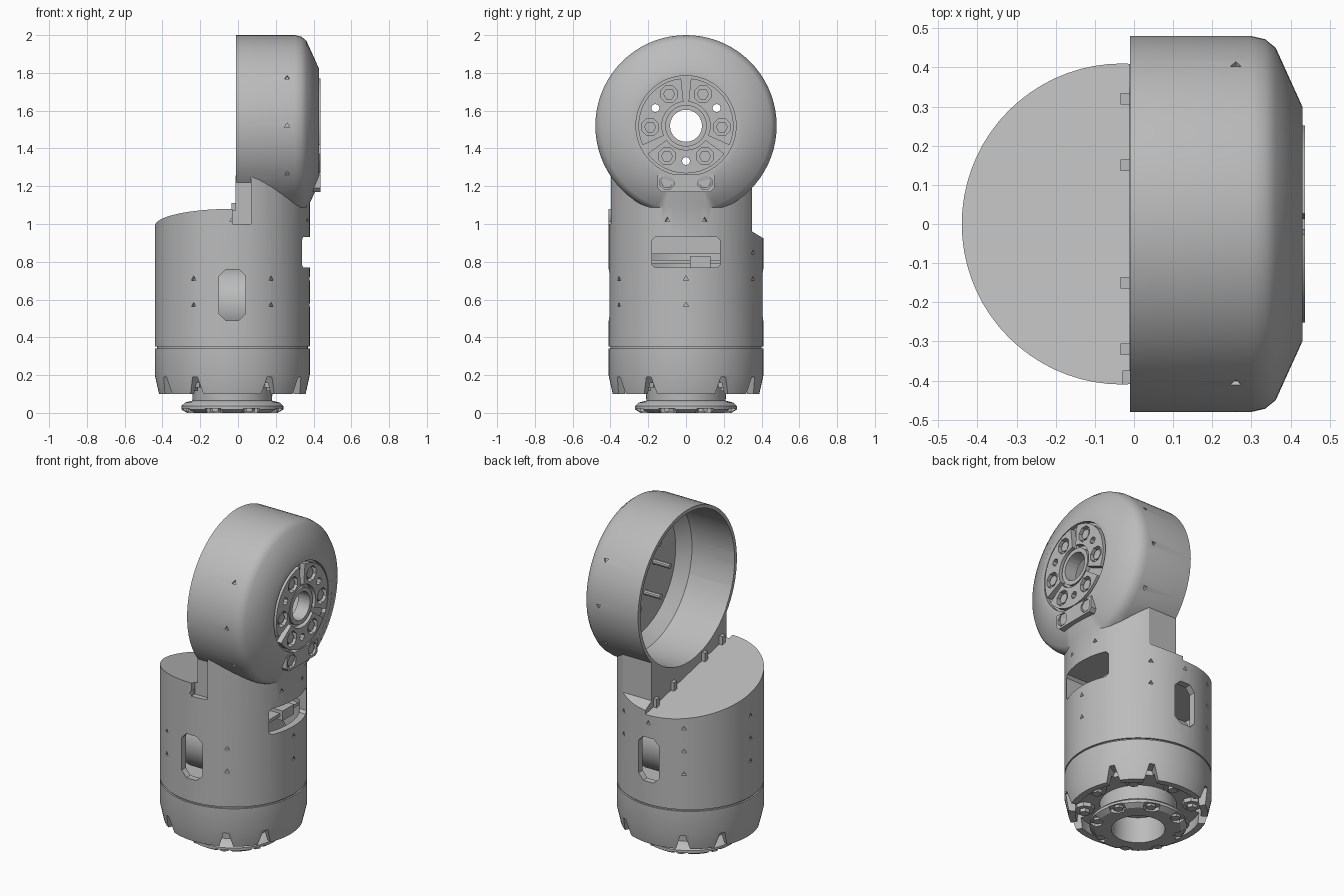
import bpy, bmesh, math
from mathutils import Matrix, Vector

if "Cube" in bpy.data.objects:
    bpy.data.objects.remove(bpy.data.objects["Cube"])

GREY = (0.5, 0.5, 0.5, 1)
mat = bpy.data.materials.new("plain_grey")
mat.use_nodes = True
mat.diffuse_color = GREY
mat.node_tree.nodes["Principled BSDF"].inputs["Base Color"].default_value = GREY

AX = -0.03          # x of the upright axis
HUB_Z = 1.52        # height of the sideways hub axis
SIDEWAYS = Matrix(((0, 0, 1, 0), (1, 0, 0, 0), (0, 1, 0, 0), (0, 0, 0, 1)))
UP = Matrix.Translation((AX, 0, 0))
HUB = Matrix.Translation((0, 0, HUB_Z)) @ SIDEWAYS
WORLD_X = SIDEWAYS  # local x, y, z become world y, z, x


def radial(deg, z=0):
    """Local z points outward from the upright axis, local y points up."""
    turn = Matrix.Rotation(math.radians(deg), 4, 'Z')
    return Matrix.Translation((AX, 0, z)) @ turn @ SIDEWAYS


def polar(r, deg):
    a = math.radians(deg)
    return r * math.cos(a), r * math.sin(a)


def circle(r, n, x=0, y=0, turn=0):
    return [(x + p[0], y + p[1]) for p in (polar(r, turn + 360 * i / n) for i in range(n))]


def rect(x0, x1, y0, y1):
    return [(x0, y0), (x1, y0), (x1, y1), (x0, y1)]


def prism(bm, pts, z0, z1, mtx):
    low = [bm.verts.new(mtx @ Vector((x, y, z0))) for x, y in pts]
    top = [bm.verts.new(mtx @ Vector((x, y, z1))) for x, y in pts]
    bm.faces.new(low[::-1])
    bm.faces.new(top)
    for i in range(len(pts)):
        j = (i + 1) % len(pts)
        bm.faces.new((low[i], low[j], top[j], top[i]))


def lathe(bm, profile, mtx, n=72):
    """Turn a closed (radius, height) outline around local z."""
    rings = []
    for r, z in profile:
        if r == 0:
            rings.append([bm.verts.new(mtx @ Vector((0, 0, z)))] * n)
        else:
            rings.append([bm.verts.new(mtx @ Vector((x, y, z))) for x, y in circle(r, n)])
    for a, b in zip(rings, rings[1:] + rings[:1]):
        for i in range(n):
            j = (i + 1) % n
            quad = list(dict.fromkeys((a[i], a[j], b[j], b[i])))
            if len(quad) > 2:
                bm.faces.new(quad)


def finish(name, bm):
    bmesh.ops.recalc_face_normals(bm, faces=bm.faces)
    mesh = bpy.data.meshes.new(name)
    bm.to_mesh(mesh)
    bm.free()
    mesh.materials.append(mat)
    ob = bpy.data.objects.new(name, mesh)
    bpy.context.collection.objects.link(ob)
    return ob


def make(name, shape, *args):
    bm = bmesh.new()
    shape(bm, *args)
    return finish(name, bm)


def combine(ob, others, operation='DIFFERENCE'):
    for other in others:
        mod = ob.modifiers.new("cut", 'BOOLEAN')
        mod.operation, mod.solver, mod.object = operation, 'EXACT', other
    graph = bpy.context.evaluated_depsgraph_get()
    mesh = bpy.data.meshes.new_from_object(ob.evaluated_get(graph))
    ob.modifiers.clear()
    ob.data = mesh
    for other in others:
        bpy.data.objects.remove(other)


# Upright body with slanted shoulder, side notches and hollow inside
shell = make("housing", lathe, [(0, 0.352), (0.41, 0.352), (0.41, 1.3), (0, 1.3)], UP)
slant = [(-0.6, 1.122), (0.6, 0.858), (0.6, 1.6), (-0.6, 1.6)]
notch = [(0.35, 0.96), (0.45, 0.90), (0.45, 1.4), (0.35, 1.4)]
combine(shell, [
    make("cut_shoulder", prism, slant, -1, -0.012, WORLD_X),
    make("cut_notch", prism, notch, -0.03, 0.6, WORLD_X),
    make("cut_pocket", prism, rect(-0.5, -0.375, 1.0, 1.4), -0.03, 0.07, WORLD_X),
    make("cut_inside", lathe, [(0, 0.3), (0.37, 0.3), (0.37, 0.84), (0, 0.84)], UP),
])

# Sideways drum, open towards -x
drum = [(0, -0.01), (0.48, -0.01), (0.48, 0.30), (0.472, 0.335), (0.45, 0.362),
        (0.30, 0.43), (0, 0.43)]
combine(shell, [make("drum", lathe, drum, HUB)], 'UNION')
hollow = [(0, -0.05), (0.458, -0.05), (0.458, 0.28), (0.40, 0.35), (0, 0.35)]
face_groove = [(0.11, 0.405), (0.265, 0.405), (0.265, 0.5), (0.11, 0.5)]

# Windows: long slots front and back, wide one on the hub side
slot = [(-0.07, -0.1), (-0.035, -0.135), (0.035, -0.135), (0.07, -0.1),
        (0.07, 0.1), (0.035, 0.135), (-0.035, 0.135), (-0.07, 0.1)]
window = [(-0.18, -0.065), (-0.165, -0.08), (0.165, -0.08), (0.18, -0.065),
          (0.18, 0.065), (0.165, 0.08), (-0.165, 0.08), (-0.18, 0.065)]

# Small screw holes around the body and drum
bm = bmesh.new()
for deg in range(0, 360, 60):
    for z in (0.57, 0.71, 0.85):
        if deg or z < 0.8:
            prism(bm, circle(0.016, 3, turn=90), 0.385, 0.45, radial(deg, z))
for deg in (90, 270):
    prism(bm, circle(0.016, 3, turn=90), 0.385, 0.45, radial(deg, 0.85))
for deg in (-14, 14, 270):
    prism(bm, circle(0.016, 3, turn=90), 0.385, 0.45, radial(deg, 1.02))
for turn in (-148, -180, 148, -32, 0, 32):
    about = Matrix.Rotation(math.radians(turn), 4, 'X')
    spin = Matrix.Translation((0.26, 0, HUB_Z)) @ about @ Matrix.Rotation(math.radians(-90), 4, 'X')
    prism(bm, circle(0.016, 3, turn=90), 0.468, 0.52, spin)
holes = finish("cut_screw_holes", bm)

combine(shell, [
    make("cut_drum", lathe, hollow, HUB),
    make("cut_groove", lathe, face_groove, HUB),
    make("cut_hub_hole", prism, circle(0.085, 24), 0.3, 0.5, HUB),
    make("cut_front_slot", prism, slot, 0.3, 0.5, radial(270, 0.625)),
    make("cut_back_slot", prism, slot, 0.3, 0.5, radial(90, 0.625)),
    make("cut_window", prism, window, 0.2, 0.5, radial(0, 0.85)),
    holes,
])

# Three pads with bolt pockets on the hub face, plus a lower tab
CENTRES = (30, 150, 270)
BOLTS = [polar(0.19, c + d) for c in CENTRES for d in (-32, 32)]
TAB_BOLTS = [(-0.1, -0.3), (0.1, -0.3)]
bm = bmesh.new()
for c in CENTRES:
    arc = [c - 54 + 9 * i for i in range(13)]
    prism(bm, [polar(0.252, a) for a in arc] + [polar(0.128, a) for a in arc[::-1]], 0.38, 0.437, HUB)
tab = [(-0.15, -0.33), (-0.13, -0.35), (0.13, -0.35), (0.15, -0.33), (0.15, -0.256), (-0.15, -0.256)]
prism(bm, tab, 0.37, 0.437, HUB)
pads = finish("hub_pads", bm)
bm = bmesh.new()
for x, y in BOLTS:
    prism(bm, circle(0.048, 8, x, y, 22.5), 0.41, 0.5, HUB)
for x, y in TAB_BOLTS:
    prism(bm, circle(0.04, 8, x, y, 22.5), 0.41, 0.5, HUB)
pockets = finish("cut_bolt_pockets", bm)


def small_holes():
    bm = bmesh.new()
    for c in CENTRES:
        prism(bm, circle(0.022, 8, *polar(0.187, c)), 0.3, 0.5, HUB)
    return finish("cut_small_holes", bm)


combine(pads, [pockets, small_holes()])
combine(shell, [small_holes()])

# Hex bolts in the pads, and their shanks inside the drum
bm = bmesh.new()
for x, y in BOLTS + TAB_BOLTS:
    prism(bm, circle(0.032, 6, x, y), 0.39, 0.428, HUB)
for x, y in BOLTS:
    prism(bm, circle(0.016, 10, x, y), 0.24, 0.36, HUB)
finish("hub_bolts", bm)

# Little gussets between shoulder and drum
bm = bmesh.new()
for y in (-0.32, -0.15, 0.15, 0.32):
    top = 1.04 - 0.22 * y
    prism(bm, rect(y - 0.015, y + 0.015, 0.9, top), -0.035, 0.01, WORLD_X)
finish("gussets", bm)

# Motor and cross bars seen through the windows
bm = bmesh.new()
prism(bm, circle(0.2, 32, 0, 0.57), -0.25, 0.2, WORLD_X)
prism(bm, rect(-0.2, 0.2, 0.79, 0.81), 0.05, 0.27, WORLD_X)
prism(bm, rect(0.02, 0.13, 0.77, 0.83), 0.05, 0.29, WORLD_X)
finish("inner_motor", bm)

# Base collar with a seam above and notched skirt below
collar = [(0, 0.16), (0.35, 0.16), (0.35, 0.1), (0.388, 0.1), (0.41, 0.2), (0.41, 0.342),
          (0.4, 0.342), (0.4, 0.365), (0, 0.365)]
base = make("base_collar", lathe, collar, UP)
bm = bmesh.new()
for quarter in range(0, 360, 90):
    for d in (29, 61):
        prism(bm, [(-0.045, 0.08), (0.045, 0.08), (0.014, 0.19), (-0.014, 0.19)],
              0.33, 0.45, radial(quarter + d))
combine(base, [finish("cut_skirt", bm)])

# Turning flange at the foot, scalloped round its edge
flange_outline = [(0.15, 0), (0.24, 0), (0.27, 0.018), (0.27, 0.036), (0.25, 0.055),
                  (0.21, 0.065), (0.215, 0.17), (0.15, 0.17)]
flange = make("foot_flange", lathe, flange_outline, UP)
bm = bmesh.new()
for i in range(8):
    prism(bm, circle(0.05, 8, *polar(0.255, 22.5 + 45 * i)), -0.05, 0.022, UP)
combine(flange, [finish("cut_scallops", bm)])

# Bolts and lugs underneath
bm = bmesh.new()
for i in range(8):
    prism(bm, circle(0.028, 6, *polar(0.235, 22.5 + 45 * i)), 0.008, 0.04, UP)
    prism(bm, circle(0.055, 8, *polar(0.3, 45 * i)), 0.135, 0.17, UP)
    prism(bm, circle(0.03, 6, *polar(0.3, 45 * i)), 0.115, 0.14, UP)
finish("foot_bolts", bm)

# Smooth round surfaces, keep the edges crisp
for ob in bpy.context.view_layer.objects:
    ob.select_set(ob.type == 'MESH')
bpy.context.view_layer.objects.active = shell
bpy.ops.object.shade_smooth_by_angle(angle=math.radians(30))
